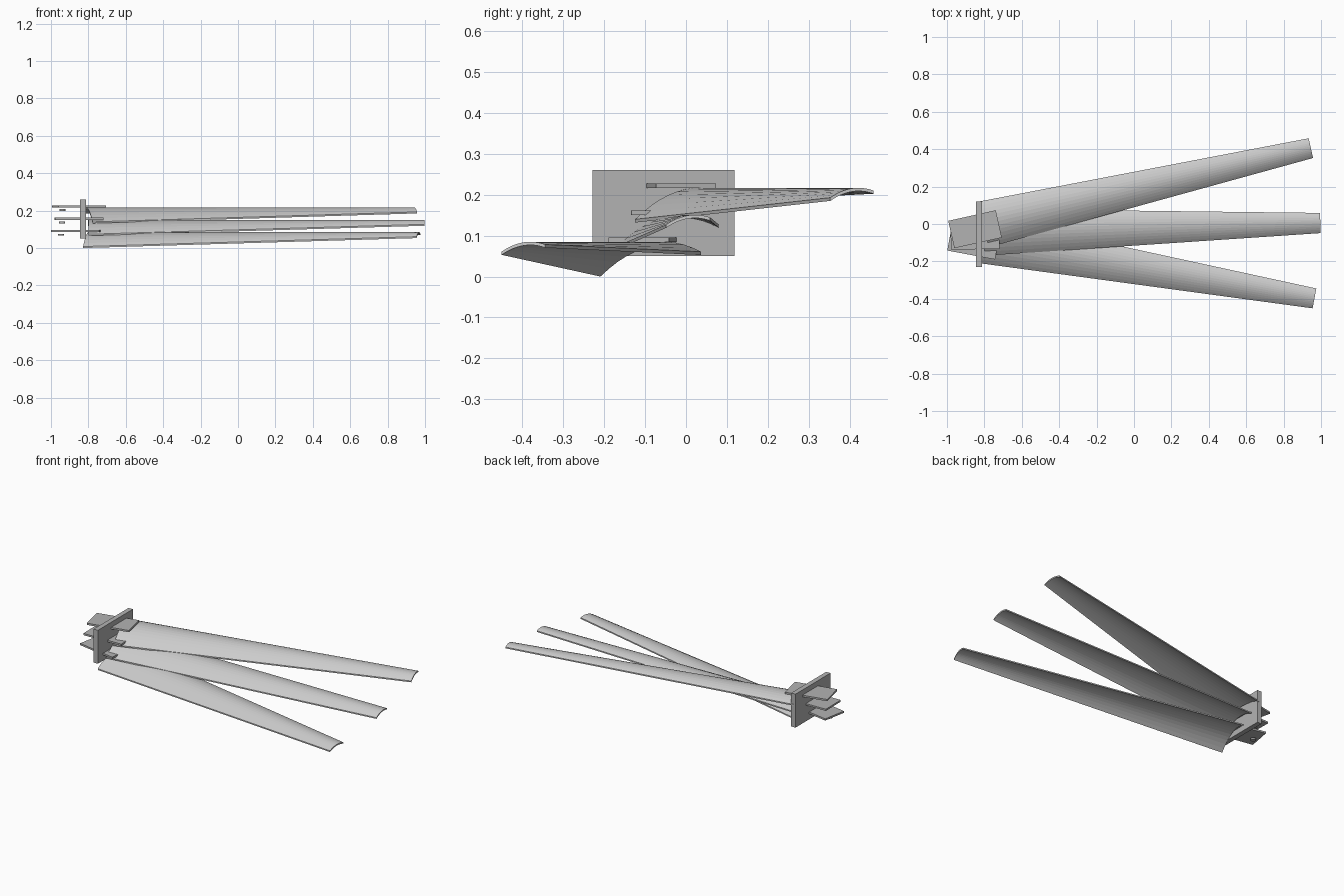
import bpy, bmesh, math
from mathutils import Matrix

if "Cube" in bpy.data.objects:
    bpy.data.objects.remove(bpy.data.objects["Cube"])


def material(name, v):
    m = bpy.data.materials.new(name)
    m.diffuse_color = (v, v, v, 1)
    m.use_nodes = True
    m.node_tree.nodes["Principled BSDF"].inputs["Base Color"].default_value = m.diffuse_color
    return m


blade_grey = material("blade_grey", 0.6)
mount_grey = material("mount_grey", 0.45)


def finish(bm, name, mat, matrix=Matrix()):
    bmesh.ops.recalc_face_normals(bm, faces=bm.faces)
    bm.transform(matrix)
    mesh = bpy.data.meshes.new(name)
    bm.to_mesh(mesh)
    bm.free()
    mesh.materials.append(mat)
    bpy.context.collection.objects.link(bpy.data.objects.new(name, mesh))


def box(name, center, size, mat, matrix=Matrix()):
    bm = bmesh.new()
    bmesh.ops.create_cube(bm, size=1)
    bm.transform(Matrix.Translation(center) @ Matrix.Diagonal((*size, 1)))
    finish(bm, name, mat, matrix)


def section(bm, u, v0, v1, drop, thick, n=12):
    # closed loop of an arched sheet, crest at v = 0.05 and height 0
    vs = [v0 + (v1 - v0) * i / n for i in range(n + 1)]
    arc = lambda v: -drop * ((v - 0.05) / (0.05 - v0)) ** 2
    top = [bm.verts.new((u, v, arc(v))) for v in vs]
    low = [bm.verts.new((u, v, arc(v) - thick)) for v in reversed(vs)]
    return top + low


def blade(name, matrix):
    bm = bmesh.new()
    root = section(bm, 0.05, -0.11, 0.14, 0.077, 0.008)
    tip = section(bm, 1.847, -0.021, 0.087, 0.024, 0.008)
    k = len(root)
    for i in range(k):
        j = (i + 1) % k
        bm.faces.new((root[i], root[j], tip[j], tip[i]))
    # end caps as quads so the arch stays clean
    for ring in (root, tip):
        for i in range(k // 2 - 1):
            bm.faces.new((ring[i], ring[i + 1], ring[k - 2 - i], ring[k - 1 - i]))
    finish(bm, name, blade_grey, matrix)


# upright plate holding the three blades
box("mount_plate", (-0.829, -0.055, 0.155), (0.03, 0.348, 0.21), mount_grey)

# fanned blades, each with a tang plate and a pin below it
for label, px, py, z, angle in (("upper", -0.85, -0.028, 0.217, 12.55),
                                ("middle", -0.85, -0.06, 0.151, 1.0),
                                ("lower", -0.857, -0.092, 0.085, -10.55)):
    place = Matrix.Translation((px, py, z)) @ Matrix.Rotation(math.radians(angle), 4, 'Z')
    blade(label + "_blade", place)
    box(label + "_tang", (0, 0, 0.0055), (0.26, 0.15, 0.011), mount_grey, place)
    bm = bmesh.new()
    bmesh.ops.create_cone(bm, cap_ends=True, segments=16, radius1=0.016, radius2=0.016, depth=0.01,
                          matrix=Matrix.Translation((-0.09, 0, -0.014)))
    finish(bm, label + "_pin", mount_grey, place)
